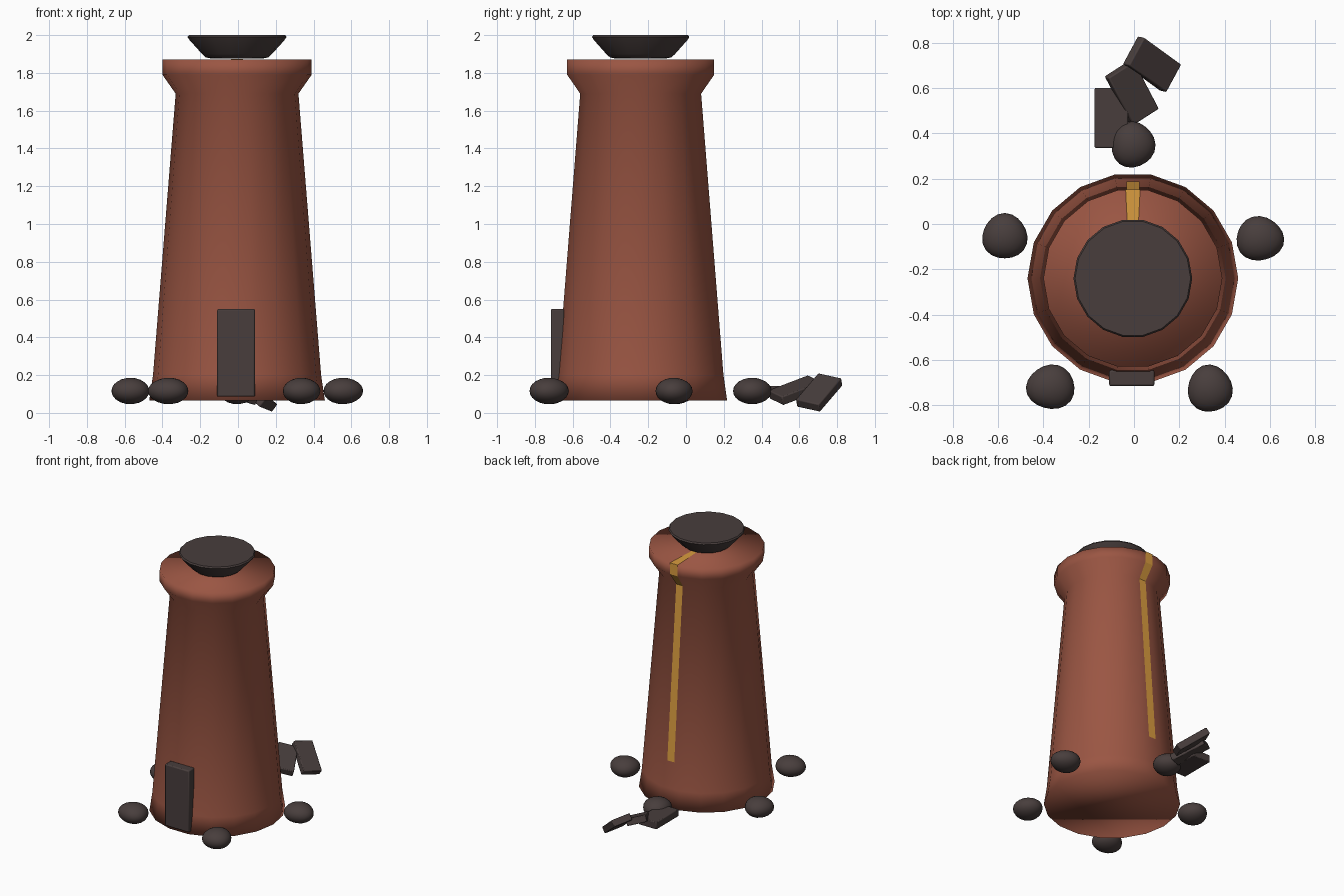
import bpy, bmesh, math, random
from mathutils import Vector, Matrix

if "Cube" in bpy.data.objects:
    bpy.data.objects.remove(bpy.data.objects["Cube"])

random.seed(4)
CX, CY, SIDES = -0.005, -0.24, 18


def material(name, rgb):
    m = bpy.data.materials.new(name)
    m.diffuse_color = (*rgb, 1)
    m.use_nodes = True
    m.node_tree.nodes["Principled BSDF"].inputs["Base Color"].default_value = m.diffuse_color
    return m


CLAY = material("clay_red", (0.325, 0.092, 0.056))
STONE = material("dark_stone", (0.065, 0.048, 0.046))
GOLD = material("gold", (0.70, 0.335, 0.05))


def finish(name, bm, mat, sharp_angle=None, bevel=0):
    bmesh.ops.recalc_face_normals(bm, faces=bm.faces)
    me = bpy.data.meshes.new(name)
    bm.to_mesh(me)
    bm.free()
    ob = bpy.data.objects.new(name, me)
    bpy.context.collection.objects.link(ob)
    me.materials.append(mat)
    if bevel:
        mod = ob.modifiers.new("soft_edges", 'BEVEL')
        mod.width, mod.segments = bevel, 2
    if sharp_angle is not None:
        bpy.ops.object.select_all(action='DESELECT')
        ob.select_set(True)
        bpy.context.view_layer.objects.active = ob
        if sharp_angle >= 180:
            bpy.ops.object.shade_smooth()
        else:
            bpy.ops.object.shade_smooth_by_angle(angle=math.radians(sharp_angle))
    return ob


def turned(name, profile, mat, sharp_angle):
    """Closed turned body from (radius, height) rings."""
    bm = bmesh.new()
    rings = []
    for r, z in profile:
        rings.append([bm.verts.new((CX + r * math.cos(math.tau * i / SIDES),
                                    CY + r * math.sin(math.tau * i / SIDES), z))
                      for i in range(SIDES)])
    for a, b in zip(rings, rings[1:]):
        for i in range(SIDES):
            j = (i + 1) % SIDES
            bm.faces.new((a[i], a[j], b[j], b[i]))
    bm.faces.new(rings[0][::-1])
    bm.faces.new(rings[-1])
    return finish(name, bm, mat, sharp_angle)


def block(name, centre, e1, e2, thick, bevel):
    """Slab spanned by two edge vectors and a thickness."""
    u = Vector(e1)
    v = Vector(e2)
    n = u.cross(v).normalized() * thick
    v = n.cross(u).normalized() * v.length
    rot = Matrix((u, v, n)).transposed().to_4x4()
    bm = bmesh.new()
    bmesh.ops.create_cube(bm, size=1, matrix=Matrix.Translation(centre) @ rot)
    return finish(name, bm, STONE, 30, bevel)


# Tapered tower with flared rim
TOWER = [(0.465, 0.065), (0.445, 0.2), (0.325, 1.69), (0.395, 1.79), (0.395, 1.87)]
turned("tower", TOWER, CLAY, 180)

# Bowl on top
turned("bowl", [(0.13, 1.875), (0.165, 1.882), (0.185, 1.9), (0.25, 1.972),
                (0.262, 1.99), (0.255, 2.0)], STONE, 40)

# Gold trickle running from the bowl over the rim and down the back
apothem = math.cos(math.pi / SIDES)
path = [(0.15, 1.874, 0.02), (0.398, 1.874, 0.032), (0.398, 1.789, 0.032),
        (0.329, 1.69, 0.027), (0.434, 0.4, 0.029)]
bm = bmesh.new()
pairs = [[bm.verts.new((CX + s * w, CY + r * apothem + 0.001, z)) for s in (-1, 1)]
         for r, z, w in path]
for a, b in zip(pairs, pairs[1:]):
    bm.faces.new((a[0], b[0], b[1], a[1]))
bmesh.ops.recalc_face_normals(bm, faces=bm.faces)
if max(bm.faces, key=lambda f: f.calc_center_median().z).normal.z < 0:
    bmesh.ops.reverse_faces(bm, faces=bm.faces)
me = bpy.data.meshes.new("gold_trickle")
bm.to_mesh(me)
bm.free()
me.materials.append(GOLD)
bpy.context.collection.objects.link(bpy.data.objects.new("gold_trickle", me))

# Door
block("door", (-0.01, -0.68, 0.318), (0.2, 0, 0), (0, 0, 0.465), 0.07, 0.008)

# Boulders around the base
BOULDERS = [(-0.57, -0.055, 0.1, 0.1), (0.555, -0.065, 0.105, 0.098),
            (-0.367, -0.72, 0.107, 0.098), (0.335, -0.727, 0.099, 0.104),
            (-0.005, 0.35, 0.097, 0.102)]
for k, (x, y, rx, ry) in enumerate(BOULDERS):
    bm = bmesh.new()
    bmesh.ops.create_icosphere(bm, subdivisions=3, radius=1)
    phase = random.uniform(0, math.tau)
    for v in bm.verts:
        a = math.atan2(v.co.y, v.co.x)
        k3 = 1 + 0.035 * math.cos(3 * a + phase) * (1 - v.co.z ** 2)
        v.co = (x + v.co.x * rx * k3, y + v.co.y * ry * k3, 0.116 + v.co.z * 0.07)
    finish(f"boulder_{k + 1}", bm, STONE, 180)

# Fallen slabs behind
block("slab_1", (-0.1, 0.468, 0.115), (0, 0.265, 0), (0.148, 0, 0), 0.055, 0.006)
block("slab_2", (-0.01, 0.58, 0.12), (-0.11, 0.21, 0.08), (0.12, 0.06, -0.04), 0.05, 0.006)
block("slab_3", (0.08, 0.705, 0.108), (-0.165, 0.12, 0.14), (0.07, 0.12, -0.03), 0.05, 0.006)
